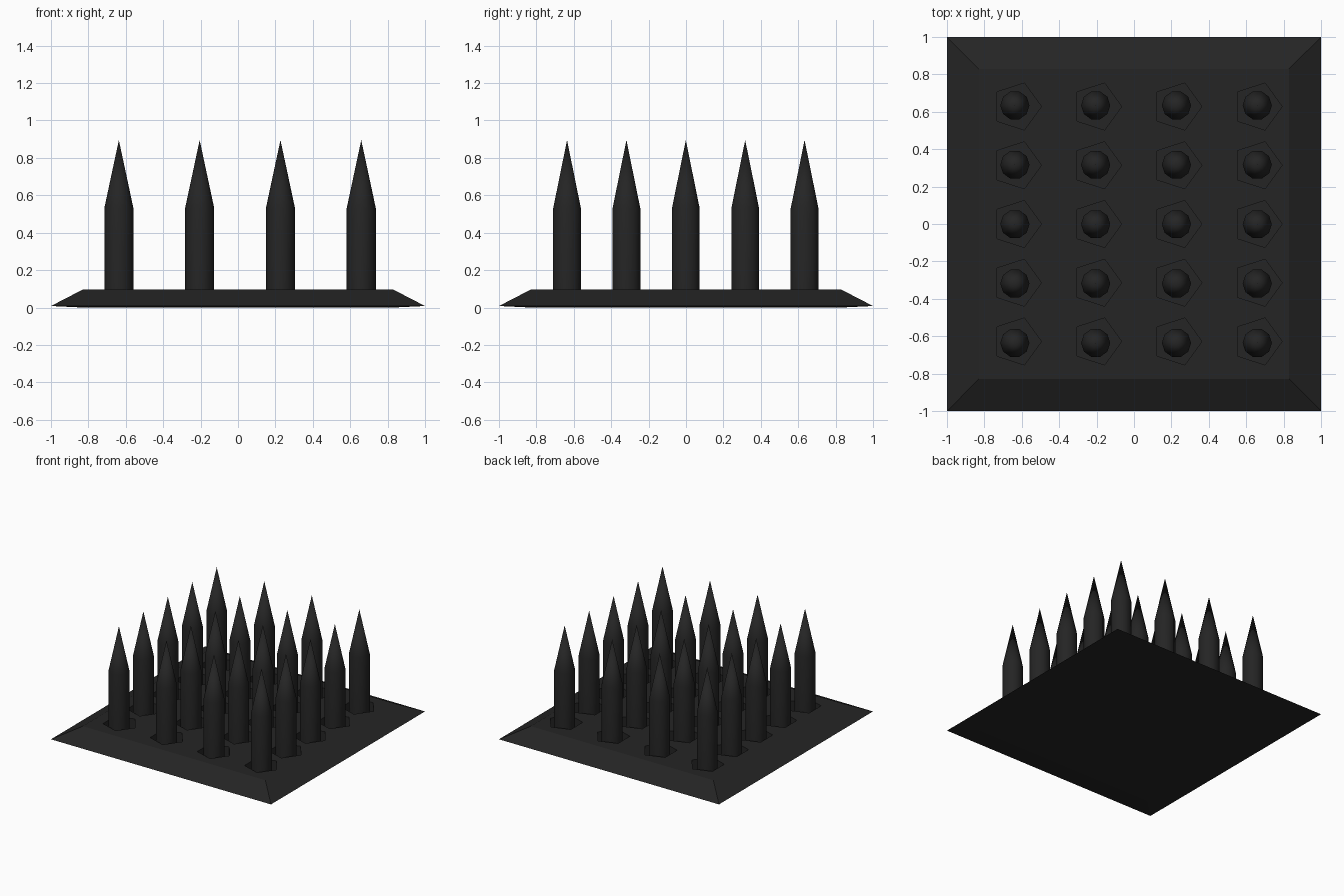
import bpy, bmesh, math

if "Cube" in bpy.data.objects:
    bpy.data.objects.remove(bpy.data.objects["Cube"])

dark = bpy.data.materials.new("charcoal")
dark.diffuse_color = (0.018, 0.018, 0.018, 1)
dark.use_nodes = True
dark.node_tree.nodes["Principled BSDF"].inputs["Base Color"].default_value = dark.diffuse_color


def ring(bm, cx, cy, r, z, n, start=0.0):
    return [bm.verts.new((cx + r * math.cos(start + 2 * math.pi * i / n),
                          cy + r * math.sin(start + 2 * math.pi * i / n), z))
            for i in range(n)]


def bridge(bm, a, b):
    n = len(a)
    for i in range(n):
        j = (i + 1) % n
        bm.faces.new((a[i], a[j], b[j], b[i]))


def finish(bm, name):
    bmesh.ops.recalc_face_normals(bm, faces=bm.faces)
    me = bpy.data.meshes.new(name)
    bm.to_mesh(me)
    bm.free()
    me.materials.append(dark)
    ob = bpy.data.objects.new(name, me)
    bpy.context.collection.objects.link(ob)
    return ob


def loft(bm, rings):
    bm.faces.new(rings[0][::-1])
    for a, b in zip(rings, rings[1:]):
        bridge(bm, a, b)
    bm.faces.new(rings[-1])


# sloped square base plate
TOP = 0.096
bm = bmesh.new()
s2 = math.sqrt(2)
loft(bm, [ring(bm, 0, 0, h * s2, z, 4, math.pi / 4)
          for h, z in ((0.83, 0.0), (1.0, 0.008), (0.83, TOP))])
base = finish(bm, "base_plate")

# pentagonal sockets sunk into the plate
bm = bmesh.new()
for i in range(4):
    for j in range(5):
        cx, cy = -0.627 + 0.429 * i, -0.628 + 0.314 * j
        loft(bm, [ring(bm, cx, cy, 0.132, z, 5) for z in (0.012, 0.2)])
cutter = finish(bm, "socket_cutter")
cutter.hide_render = True
cutter.display_type = 'WIRE'
mod = base.modifiers.new("sockets", 'BOOLEAN')
mod.operation = 'DIFFERENCE'
mod.solver = 'EXACT'
mod.object = cutter

# apply the cut and drop the helper
bpy.context.view_layer.update()
deps = bpy.context.evaluated_depsgraph_get()
cut_mesh = bpy.data.meshes.new_from_object(base.evaluated_get(deps))
base.modifiers.clear()
base.data = cut_mesh
bpy.data.objects.remove(cutter)

# ten-sided pointed spikes, one in each socket
for i in range(4):
    for j in range(5):
        cx, cy = -0.637 + 0.432 * i, -0.636 + 0.3175 * j
        bm = bmesh.new()
        low = ring(bm, cx, cy, 0.078, 0.01, 10)
        shoulder = ring(bm, cx, cy, 0.078, 0.53, 10)
        tip = bm.verts.new((cx, cy, 0.895))
        bridge(bm, low, shoulder)
        for k in range(10):
            bm.faces.new((shoulder[k], shoulder[(k + 1) % 10], tip))
        for f in bm.faces:
            f.smooth = True
        finish(bm, f"spike_{i + 1}_{j + 1}")
